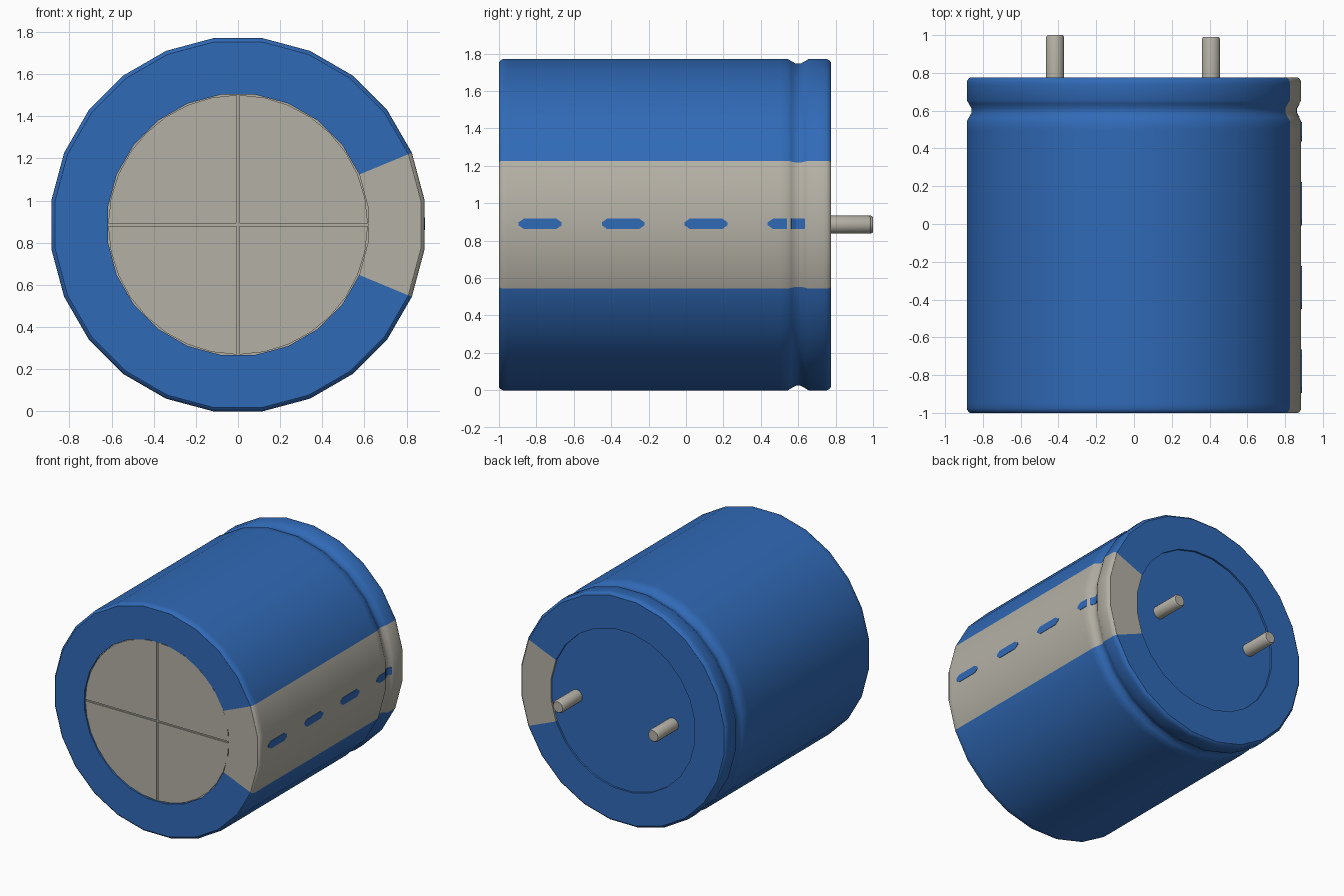
import bpy, bmesh, math
from mathutils import Vector

cube = bpy.data.objects.get("Cube")
if cube:
    bpy.data.objects.remove(cube, do_unlink=True)

SIDES = 24
RADIUS = 0.893
FLAT = math.cos(math.pi / SIDES)      # vertex radius -> facet distance
ZC = RADIUS * FLAT                    # height of the can's axis
DISC_R = 0.623


def material(name, rgb):
    mat = bpy.data.materials.new(name)
    mat.use_nodes = True
    color = (*rgb, 1.0)
    mat.diffuse_color = color
    mat.node_tree.nodes["Principled BSDF"].inputs["Base Color"].default_value = color
    return mat


blue = material("sleeve blue", (0.030, 0.144, 0.475))
grey = material("warm grey", (0.456, 0.434, 0.376))


def finish(name, bm, mats, smooth=None):
    bmesh.ops.recalc_face_normals(bm, faces=bm.faces)
    mesh = bpy.data.meshes.new(name)
    bm.to_mesh(mesh)
    bm.free()
    for m in mats:
        mesh.materials.append(m)
    obj = bpy.data.objects.new(name, mesh)
    bpy.context.collection.objects.link(obj)
    if smooth:
        bpy.ops.object.select_all(action="DESELECT")
        obj.select_set(True)
        bpy.context.view_layer.objects.active = obj
        bpy.ops.object.shade_smooth_by_angle(angle=math.radians(smooth))
    return obj


def lathe(name, profile, sides, cx, mats, rule=None, smooth=32):
    """Spin (radius, y) points around a y-parallel axis and cap both ends."""
    bm = bmesh.new()
    rings = []
    for r, y in profile:
        ring = []
        for k in range(sides):
            a = (k + 0.5) * 2 * math.pi / sides
            ring.append(bm.verts.new((cx + r * math.cos(a), y, ZC + r * math.sin(a))))
        rings.append(ring)
    for a, b in zip(rings, rings[1:]):
        for k in range(sides):
            j = (k + 1) % sides
            bm.faces.new((a[k], a[j], b[j], b[k]))
    bm.faces.new(rings[0])
    bm.faces.new(rings[-1])
    if rule:
        for f in bm.faces:
            f.material_index = rule(f.calc_center_median())
    return finish(name, bm, mats, smooth)


# Can: recessed ends, rounded rims, crimp groove near the back
outer = [(0.875, -1.0), (0.885, -0.993), (RADIUS, -0.979), (RADIUS, -0.95),
         (RADIUS, 0.50), (RADIUS, 0.545), (0.882, 0.563), (0.868, 0.588),
         (0.868, 0.612), (0.882, 0.637), (RADIUS, 0.655), (RADIUS, 0.735),
         (RADIUS, 0.754), (0.885, 0.768), (0.875, 0.775)]
can_profile = ([(DISC_R, -0.985), (DISC_R, -1.0)] + outer
               + [(DISC_R, 0.775), (DISC_R, 0.76)])


def can_colour(c):
    dx, dz = c.x, c.z - ZC
    if math.hypot(dx, dz) < 0.5:              # end discs: grey front, blue back
        return 1 if c.y < 0 else 0
    return 1 if abs(math.atan2(dz, dx)) < math.radians(22.5) else 0


lathe("can_sleeve", can_profile, SIDES, 0, [blue, grey], can_colour)

# Four front disc quadrants, leaving a thin scored cross
bm = bmesh.new()
gap, r = 0.006, 0.616
a0 = math.asin(gap / r)
for q in range(4):
    pts = [(gap, gap)]
    for i in range(9):
        a = a0 + (math.pi / 2 - 2 * a0) * i / 8
        pts.append((r * math.cos(a), r * math.sin(a)))
    c, s = round(math.cos(q * math.pi / 2)), round(math.sin(q * math.pi / 2))
    verts = [bm.verts.new((x * c - z * s, -0.984, ZC + x * s + z * c)) for x, z in pts]
    face = bm.faces.new(verts)
    ext = bmesh.ops.extrude_face_region(bm, geom=[face])["geom"]
    bmesh.ops.translate(bm, verts=[v for v in ext if isinstance(v, bmesh.types.BMVert)],
                        vec=Vector((0, -0.009, 0)))
finish("vent_disc", bm, [grey])

# Terminal pins
for name, x, tip in (("right_pin", -0.418, 1.0), ("left_pin", 0.408, 0.99)):
    lathe(name, [(0.049, 0.74), (0.049, tip - 0.012), (0.045, tip - 0.004), (0.041, tip)],
          16, x, [grey])


def facet_x(y):
    """Distance of the sleeve's side facet from the axis at y."""
    for (r0, y0), (r1, y1) in zip(outer, outer[1:]):
        if y0 <= y <= y1:
            return (r0 + (r1 - r0) * (y - y0) / (y1 - y0)) * FLAT
    return RADIUS * FLAT


def dash(name, stations):
    """Thin painted plate following the sleeve; stations are (y, half height)."""
    bm = bmesh.new()
    rows = [[bm.verts.new((facet_x(y) + 0.001, y, 0.89 + s * h)) for s in (-1, 1)]
            for y, h in stations]
    for a, b in zip(rows, rows[1:]):
        bm.faces.new((a[0], b[0], b[1], a[1]))
    obj = finish(name, bm, [blue])
    mod = obj.modifiers.new("thickness", "SOLIDIFY")
    mod.thickness = 0.004
    mod.offset = 0


# Polarity dashes; the last one is broken by the crimp groove
H = 0.029
for i, (a, b) in enumerate(((-0.895, -0.665), (-0.45, -0.222), (-0.008, 0.222))):
    dash(f"polarity_dash_{i + 1}",
         [(a, 0.008), (a + 0.03, H), (b - 0.03, H), (b, 0.008)])
dash("polarity_dash_4", [(0.437, 0.008), (0.467, H), (0.54, H)])
dash("polarity_dash_4_groove", [(0.563, H), (0.588, H), (0.612, H), (0.637, H)])
